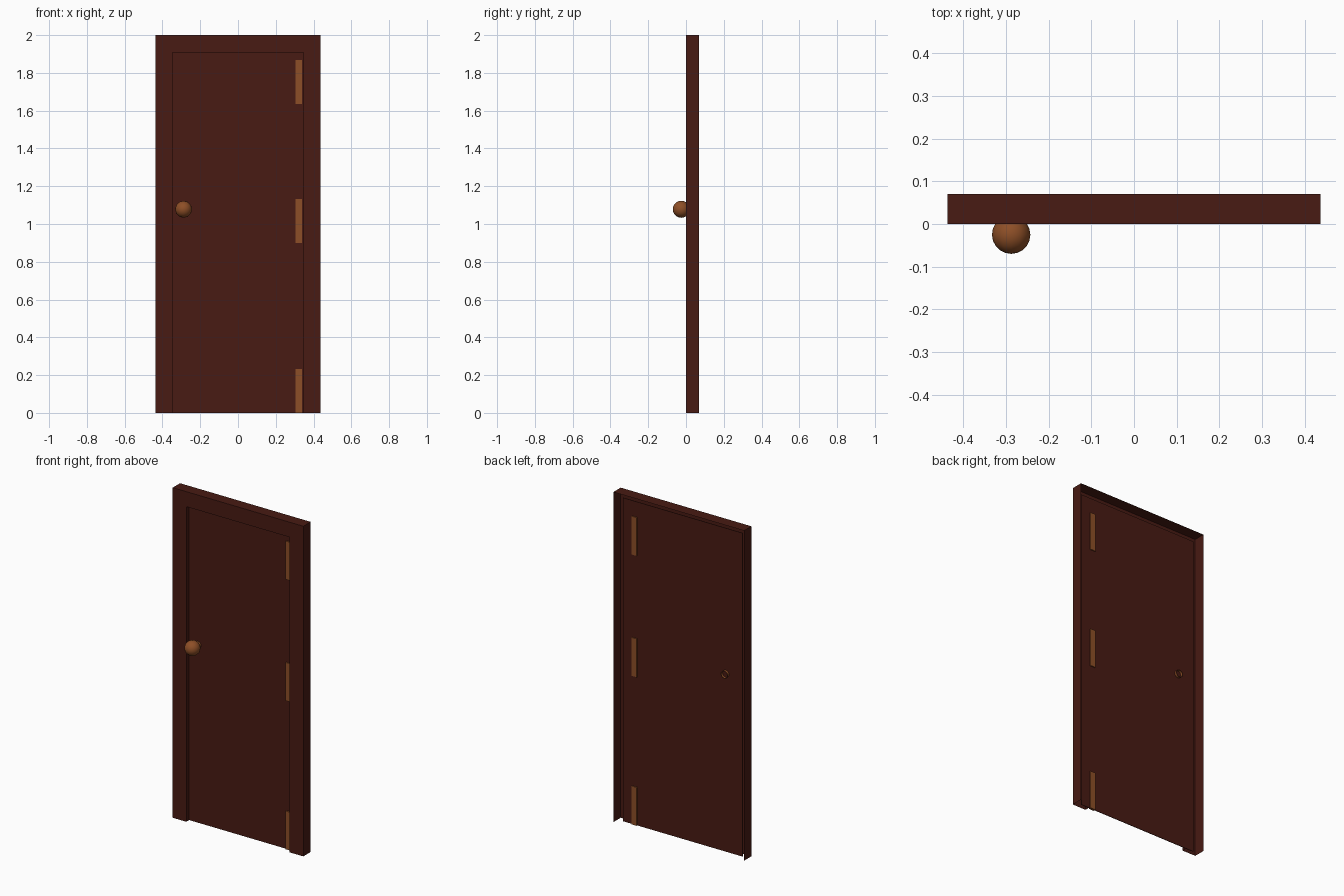
import bpy, bmesh
from math import radians
from mathutils import Matrix

if "Cube" in bpy.data.objects:
    bpy.data.objects.remove(bpy.data.objects["Cube"])


def material(name, rgb):
    m = bpy.data.materials.new(name)
    m.diffuse_color = (*rgb, 1)
    m.use_nodes = True
    m.node_tree.nodes["Principled BSDF"].inputs["Base Color"].default_value = m.diffuse_color
    return m


WOOD = material("dark_wood", (0.065, 0.0105, 0.0065))
BRASS = material("aged_brass", (0.27, 0.078, 0.02))


def finish(name, bm, mat):
    me = bpy.data.meshes.new(name)
    bm.to_mesh(me)
    bm.free()
    ob = bpy.data.objects.new(name, me)
    me.materials.append(mat)
    bpy.context.collection.objects.link(ob)
    return ob


def box(name, x0, x1, y0, y1, z0, z1, mat):
    bm = bmesh.new()
    size = Matrix.Diagonal((x1 - x0, y1 - y0, z1 - z0, 1))
    mid = Matrix.Translation(((x0 + x1) / 2, (y0 + y1) / 2, (z0 + z1) / 2))
    bmesh.ops.create_cube(bm, size=1, matrix=mid @ size)
    return finish(name, bm, mat)


W, H, DOOR_Y = 0.4375, 2.0, 0.027

# Door frame: an open-backed casing, its profile (inset, depth) swept up, over and down
profile = [(0, 0.07), (0, 0), (0.091, 0), (0.091, DOOR_Y)]
bm = bmesh.new()
rows = []
for sx, top in ((-1, 0), (-1, 1), (1, 1), (1, 0)):
    rows.append([bm.verts.new((sx * (W - o), y, (H - o) * top)) for o, y in profile])
for a, b in zip(rows, rows[1:]):
    for j in range(len(profile) - 1):
        bm.faces.new((a[j], a[j + 1], b[j + 1], b[j]))
finish("door_frame", bm, WOOD)

# Door leaf, tucked behind the frame
box("door_leaf", -0.4, 0.4, DOOR_Y, DOOR_Y + 0.003, 0, 1.96, WOOD)

# Three hinge plates showing on both faces
for label, z in (("bottom", 0.0), ("middle", 0.9), ("top", 1.635)):
    box(label + "_hinge", 0.305, 0.34, 0.02, 0.036, z, z + 0.232, BRASS)

# Round knob, with an open-ended spindle through the door
KX, KZ = -0.288, 1.078
turn = Matrix.Rotation(radians(90), 4, 'X')
bm = bmesh.new()
bmesh.ops.create_uvsphere(bm, u_segments=12, v_segments=10, radius=0.045,
                          matrix=Matrix.Translation((KX, -0.025, KZ)) @ turn)
for f in bm.faces:
    f.smooth = True
finish("door_knob", bm, BRASS)

bm = bmesh.new()
bmesh.ops.create_cone(bm, cap_ends=False, segments=12, radius1=0.022, radius2=0.022,
                      depth=0.045, matrix=Matrix.Translation((KX, 0.0225, KZ)) @ turn)
for f in bm.faces:
    f.smooth = True
finish("knob_spindle", bm, BRASS)
